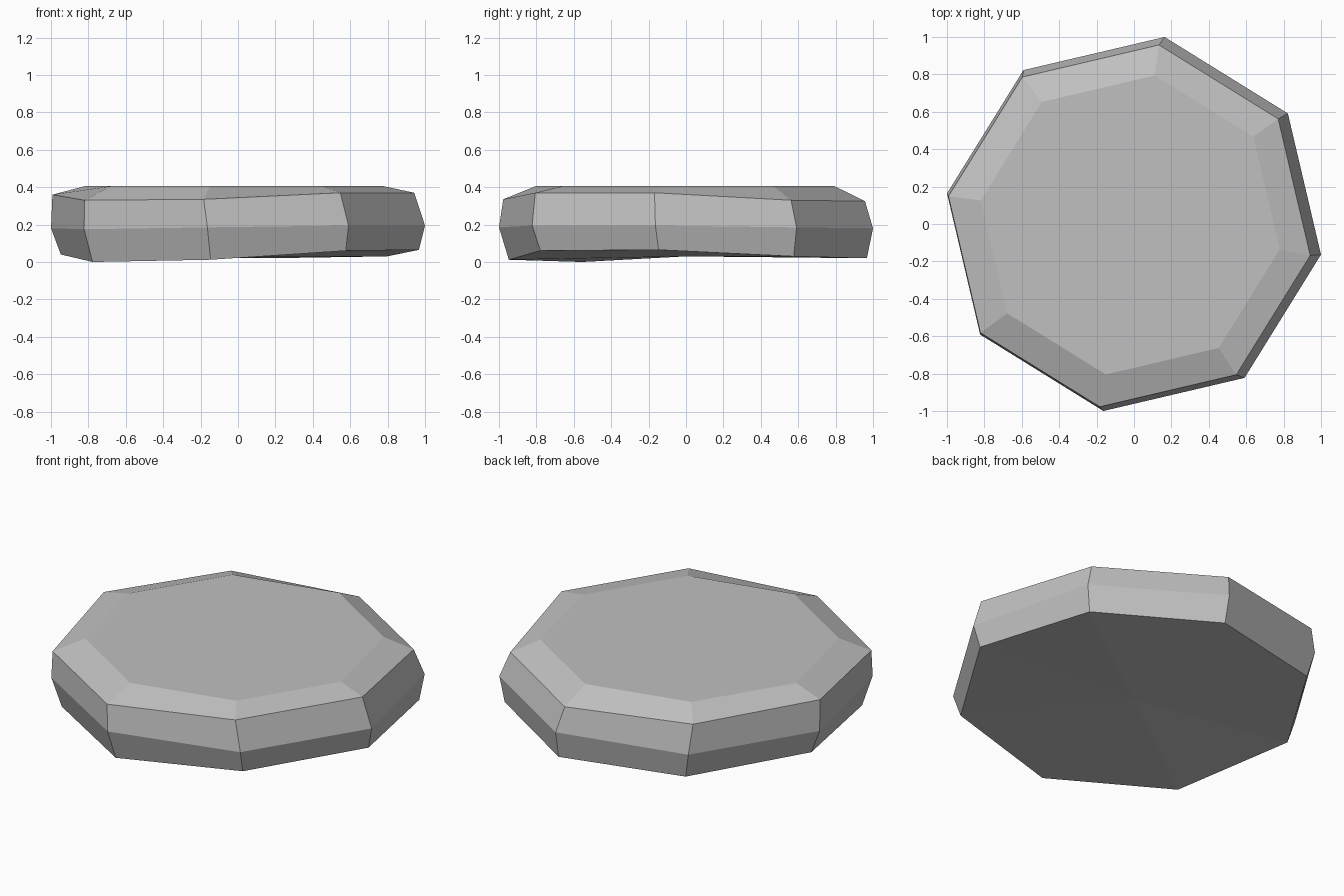
import bpy
import bmesh
from math import cos, sin, radians

SIDES = 8
START_ANGLE = radians(-9.3)

default_cube = bpy.data.objects.get("Cube")
if default_cube:
    bpy.data.objects.remove(default_cube, do_unlink=True)


def flat_material(name, color):
    mat = bpy.data.materials.new(name)
    mat.use_nodes = True
    mat.diffuse_color = color
    mat.node_tree.nodes["Principled BSDF"].inputs["Base Color"].default_value = color
    return mat


def add_ring(bm, center_x, center_y, radius, heights):
    """Regular octagon seen from above, with its own height at each corner."""
    ring = []
    for corner, height in enumerate(heights):
        angle = START_ANGLE + radians(corner * 360 / SIDES)
        ring.append(bm.verts.new((center_x + radius * cos(angle),
                                  center_y + radius * sin(angle), height)))
    return ring


def bridge(bm, lower, upper):
    for i in range(SIDES):
        j = (i + 1) % SIDES
        bm.faces.new((lower[i], lower[j], upper[j], upper[i]))


bm = bmesh.new()

# Uneven underside, widest belt, worn shoulder and level top
underside = add_ring(bm, 0.01, 0.01, 0.97, (.065, .03, .02, .03, .04, 0, .012, .06))
belt = add_ring(bm, 0, 0, 1.013, (.195, .185, .18, .18, .18, .175, .185, .195))
shoulder = add_ring(bm, -0.025, -0.01, 0.98, (.37, .33, .325, .35, .36, .33, .335, .37))
top = add_ring(bm, -0.02, -0.005, 0.81, [.405] * SIDES)

rings = (underside, belt, shoulder, top)
for lower, upper in zip(rings, rings[1:]):
    bridge(bm, lower, upper)
bm.faces.new(top)

# Underside fan
hub = bm.verts.new((0, 0, 0.03))
for i in range(SIDES):
    bm.faces.new((hub, underside[(i + 1) % SIDES], underside[i]))

bmesh.ops.recalc_face_normals(bm, faces=bm.faces)
mesh = bpy.data.meshes.new("stone_slab")
bm.to_mesh(mesh)
bm.free()
mesh.materials.append(flat_material("stone grey", (0.53, 0.53, 0.53, 1)))
bpy.context.collection.objects.link(bpy.data.objects.new("stone_slab", mesh))
